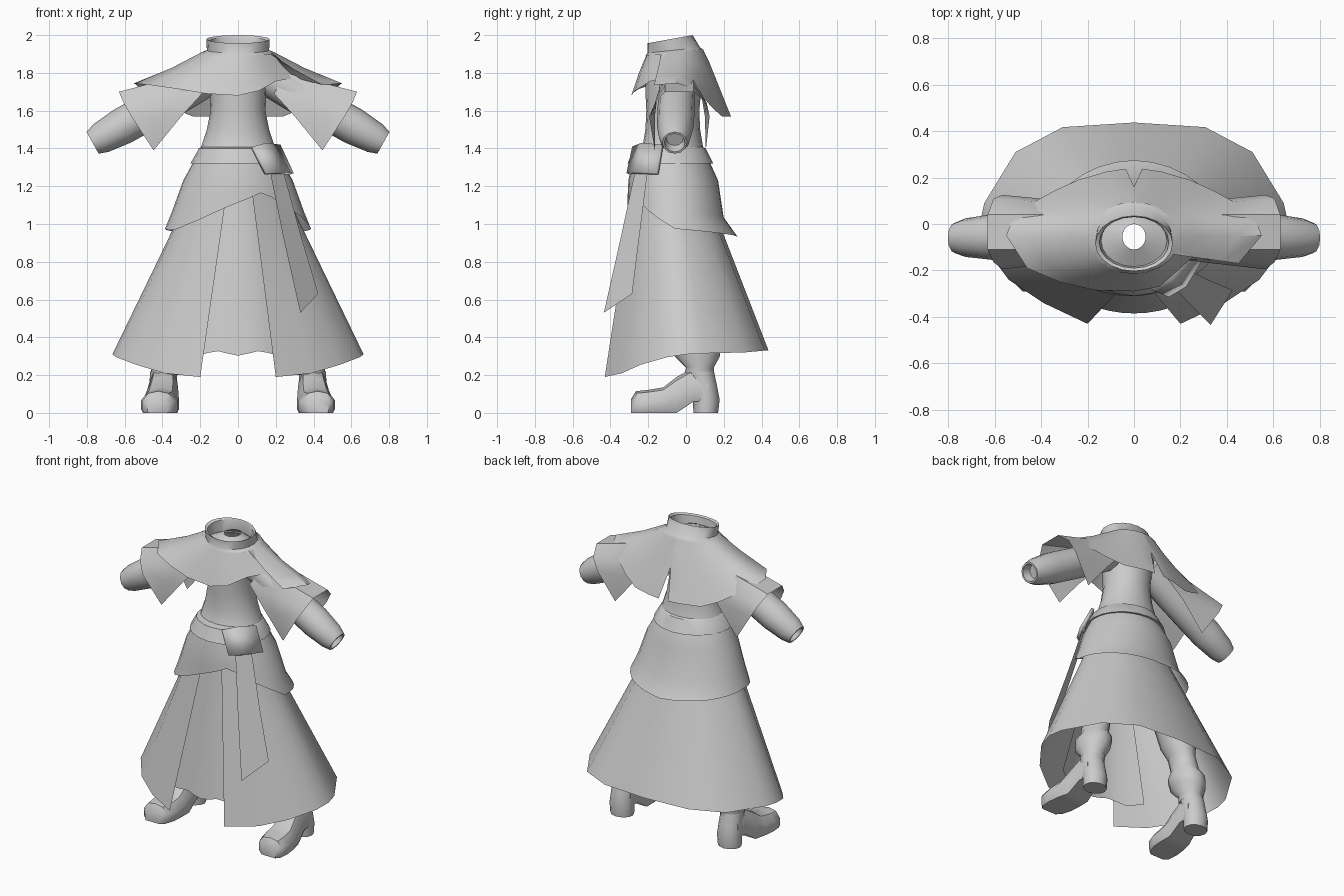
import bpy, bmesh, math
from math import sin, cos, pi, radians
from mathutils import Vector

if "Cube" in bpy.data.objects:
    bpy.data.objects.remove(bpy.data.objects["Cube"])


def loft(name, rows, closed=True, cap=(False, False), mirror=False, sub=1, angle=40):
    """Skin a list of equally long point rows; sub inserts straight in-between rows."""
    full = [rows[0]]
    for r0, r1 in zip(rows, rows[1:]):
        for k in range(1, sub + 1):
            full.append([Vector(a).lerp(Vector(b), k / sub) for a, b in zip(r0, r1)])
    bm = bmesh.new()
    grid = [[bm.verts.new(p) for p in r] for r in full]
    n = len(grid[0])
    for r0, r1 in zip(grid, grid[1:]):
        for i in range(n if closed else n - 1):
            j = (i + 1) % n
            bm.faces.new((r0[i], r0[j], r1[j], r1[i]))
    if cap[0]:
        bm.faces.new(grid[0])
    if cap[1]:
        bm.faces.new(grid[-1])
    bmesh.ops.remove_doubles(bm, verts=bm.verts, dist=0.0005)
    bmesh.ops.recalc_face_normals(bm, faces=bm.faces)
    me = bpy.data.meshes.new(name)
    bm.to_mesh(me)
    bm.free()
    me.polygons.foreach_set("use_smooth", [True] * len(me.polygons))
    me.set_sharp_from_angle(angle=radians(angle))
    ob = bpy.data.objects.new(name, me)
    bpy.context.collection.objects.link(ob)
    if mirror:
        ob.modifiers.new("mirror", 'MIRROR')
    return ob


def oval(rx, yf, yb, zf, zb=None, n=20, cx=0):
    """Horizontal ring between front yf and back yb, tilted from zf to zb; starts at the front."""
    zb = zf if zb is None else zb
    pts = []
    for i in range(n):
        a = 2 * pi * i / n
        t = (1 - cos(a)) / 2
        pts.append((cx + rx * sin(a), yf + (yb - yf) * t, zf + (zb - zf) * t))
    return pts


def lerp_table(table, x):
    for (x0, v0), (x1, v1) in zip(table, table[1:]):
        if x <= x1:
            return v0 + (v1 - v0) * (x - x0) / (x1 - x0)
    return table[-1][1]


def flip(pts):
    return [(-x, y, z) for x, y, z in pts]


# Torso, closing to a small opening inside the collar
loft("torso", [oval(*r) for r in (
    (.24, -.28, .12, 1.33), (.195, -.23, .09, 1.41), (.165, -.215, .075, 1.5),
    (.145, -.21, .07, 1.6), (.15, -.215, .08, 1.7), (.17, -.21, .085, 1.8),
    (.15, -.19, .05, 1.9), (.05, -.11, .0, 1.945))])

# Collar: base band, flared rim and inner wall
loft("collar", [oval(*r) for r in (
    (.195, -.215, .095, 1.89, 1.92), (.165, -.205, .075, 1.905, 1.935),
    (.167, -.203, .035, 1.957, 2.0), (.15, -.19, .03, 1.95, 1.99), (.14, -.18, .04, 1.88, 1.9))])

# Shoulder cape with a back slit and a gathered right front
left = [(-.17, -.285, 1.69), (-.32, -.25, 1.715), (-.46, -.19, 1.735), (-.55, -.05, 1.745),
        (-.52, .03, 1.72), (-.44, .09, 1.67), (-.34, .145, 1.61), (-.24, .19, 1.57),
        (-.12, .225, 1.57), (-.035, .238, 1.57)]
right = flip(left)
right[:3] = [(.11, -.27, 1.705), (.2, -.19, 1.755), (.3, -.1, 1.775), (.45, -.17, 1.735)]
hem = [(0, -.29, 1.68)] + right + [(0, .16, 1.76)] + left[::-1]
top, mid = [], []
for x, y, z in hem:
    a = math.atan2(x / 2.2, -(y + .06))
    t = (1 - cos(a)) / 2
    p = Vector((.19 * sin(a), -.06 - .15 * cos(a), 1.895 + .03 * t))
    top.append(p)
    m = p.lerp(Vector((x, y, z)), .45)
    m.z += .01 * (1 - 2 * abs(sin(a)))
    mid.append(m)
loft("shoulder_cape", [top, mid, hem], sub=2)

# Draped short sleeves over the arms
outer = [(.447, -.165, 1.39), (.565, -.195, 1.57), (.605, -.165, 1.64), (.63, -.11, 1.70),
         (.63, .04, 1.70), (.605, .11, 1.64), (.565, .125, 1.57), (.447, .105, 1.39)]
inner = [(.445, -.165, 1.392), (.3, -.165, 1.57), (.19, -.15, 1.69), (.25, -.11, 1.80),
         (.25, .04, 1.80), (.19, .08, 1.69), (.3, .10, 1.57), (.445, .105, 1.392)]
loft("draped_sleeve", [inner, outer], closed=False, mirror=True, sub=3)

# Arms with hollow cuffs
a0, a1 = Vector((.14, -.045, 1.78)), Vector((.77, -.06, 1.43))
d = (a1 - a0).normalized()
side = Vector((0, 1, 0))
up = side.cross(d).normalized()
arm = []
for t, r in ((0, .09), (.3, .098), (.75, .098), (.93, .083), (1, .066), (1, .055), (.93, .045)):
    c = a0.lerp(a1, t)
    arm.append([c + r * (side * cos(k * pi / 6) + up * sin(k * pi / 6)) for k in range(12)])
loft("arm", arm, cap=(True, True), mirror=True)

# Belt
loft("belt", [oval(*r) for r in (
    (.19, -.22, .085, 1.41), (.207, -.275, .105, 1.40), (.252, -.31, .145, 1.32),
    (.235, -.29, .125, 1.32))], angle=30)

# Upper skirt tier with a slanting hem that peaks front right
hem_z = [(-180, .93), (-90, .975), (-60, .965), (-35, 1.02), (-10, 1.09), (25, 1.17),
         (60, 1.06), (90, .975), (180, .93)]
N = 32
tier = [oval(.235, -.285, .125, 1.33, n=N), oval(.29, -.305, .17, 1.23, n=N), [], []]
for i in range(N):
    deg = (i * 360 / N + 180) % 360 - 180
    z = lerp_table(hem_z, deg)
    for row, zz in ((2, z + (1.23 - z) * .35), (3, z)):
        s = (1.23 - zz) / .3
        a = radians(deg)
        rx = .29 + .115 * s ** 1.1
        yb = .17 + (.045 * s if row == 2 else .105 * s)
        cy = -.06
        y = cy - cos(a) * ((.245 + .015 * s) if cos(a) > 0 else yb - cy)
        tier[row].append((rx * sin(a), y, zz))
loft("upper_skirt", tier)

# Long skirt, open at the front
half = [(.2, -.43, .19), (.39, -.34, .21), (.54, -.24, .255), (.645, -.1, .295), (.665, .0, .31),
        (.645, .09, .315), (.51, .31, .32), (.307, .417, .33)]
hem = half + [(0, .437, .33)] + flip(half)[::-1]
top = []
for x, y, z in hem:
    a = math.atan2(x / 1.4, -(y + .03))
    top.append((.235 * sin(a), -.085 - .185 * cos(a), 1.2))
top[0], top[-1] = (.07, -.275, 1.2), (-.055, -.275, 1.2)
loft("long_skirt", [top, hem], closed=False, sub=4)

# Inner front panel with a wavy hem
xs = [k / 6 for k in range(-6, 7)]
loft("front_panel", [
    [(.12 * u, -.25 + .03 * u * u, 1.18) for u in xs],
    [(.32 * u, -.385 + .1 * u * u, .315 + .012 * cos(9 * u + pi)) for u in xs]],
    closed=False, sub=3)

# Belt pouch and hanging sash
pouch = loft("belt_pouch", [
    [(.08, -.285, 1.41), (.15, -.235, 1.43), (.225, -.13, 1.42)],
    [(.15, -.315, 1.27), (.225, -.27, 1.275), (.295, -.155, 1.27)]], closed=False)
pouch.modifiers.new("thickness", 'SOLIDIFY').thickness = .02
loft("hanging_sash", [
    [(.165, -.265, 1.30), (.235, -.20, 1.30)],
    [(.24, -.345, .93), (.33, -.245, .95)],
    [(.33, -.435, .53), (.425, -.285, .63)]], closed=False)

# Boots: foot sections run from toe to ankle (y, centre x, half width, bottom, top)
foot = []
for y, cx, w, z0, z1 in ((-.29, .425, .055, .0, .075), (-.265, .422, .083, 0, .115),
                         (-.2, .415, .098, 0, .122), (-.12, .408, .095, 0, .135),
                         (-.05, .40, .085, .0, .19), (.04, .395, .075, .06, .24),
                         (.12, .395, .07, .06, .22)):
    h = z1 - z0
    shape = ((-.9, 0), (.9, 0), (1, .15), (1, .55), (.65, .9), (0, 1), (-.65, .9), (-1, .55), (-1, .15))
    foot.append([(cx + w * u, y, z0 + h * v) for u, v in shape])
loft("boot_foot", foot, cap=(True, True), mirror=True)
loft("boot_heel", [oval(*r, n=12, cx=.395) for r in (
    (.075, .04, .17, 0), (.078, .035, .178, .07), (.075, .02, .165, .14), (.07, .0, .148, .22))],
    cap=(True, False), mirror=True)

# Boot shafts with flared cuffs, and the legs rising under the skirt
loft("boot_shaft", [oval(*r[:4], n=12, cx=r[4]) for r in (
    (.072, -.01, .15, .2, .388), (.075, 0, .147, .24, .385), (.1, -.06, .18, .3, .375),
    (.105, -.07, .185, .36, .365), (.08, -.04, .15, .41, .355), (.08, -.045, .14, .5, .335),
    (.105, -.075, .16, .58, .31), (.11, -.09, .15, .75, .26))], cap=(False, True), mirror=True)
